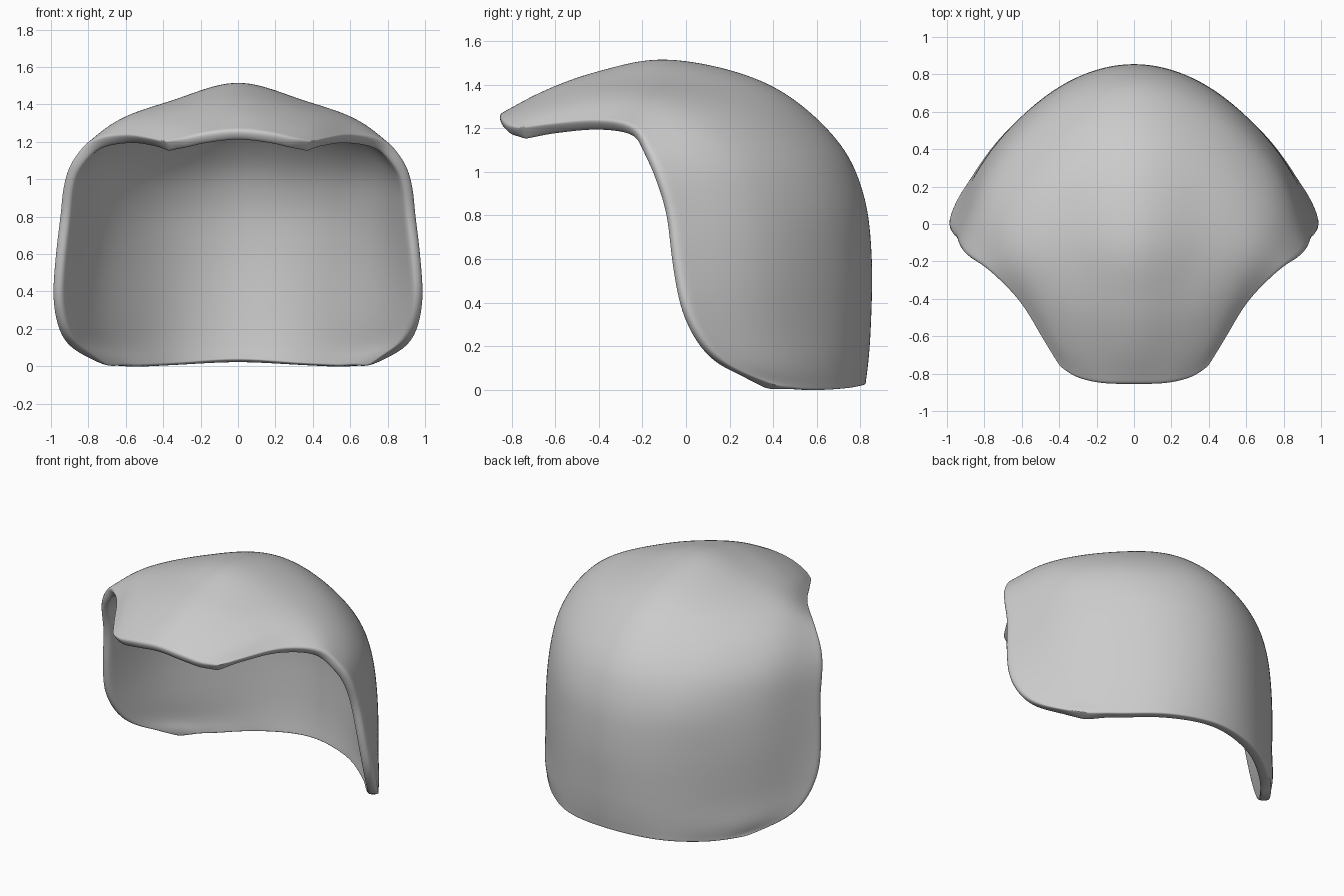
import bpy, bmesh
from mathutils import Vector

if "Cube" in bpy.data.objects:
    bpy.data.objects.remove(bpy.data.objects["Cube"])

# Half cross-rows (centre -> rim) of the outer skin, from the bottom of the back to the brim tip
ROWS = [
    [(0, .825, .018), (.33, .755, .004), (.57, .59, -.005), (.74, .42, .012)],
    [(0, .84, .13), (.37, .745, .11), (.70, .48, .1), (.93, .16, .125)],
    [(0, .852, .3), (.39, .74, .28), (.75, .415, .27), (.998, .015, .33)],
    [(0, .857, .6), (.4, .735, .6), (.77, .39, .58), (.988, -.045, .57)],
    [(0, .82, .9), (.42, .69, .88), (.77, .345, .86), (.96, -.075, .8)],
    [(0, .69, 1.16), (.42, .56, 1.12), (.76, .25, 1.07), (.94, -.125, .97)],
    [(0, .38, 1.41), (.38, .30, 1.335), (.71, .08, 1.235), (.895, -.175, 1.09)],
    [(0, -.07, 1.523), (.36, -.07, 1.42), (.62, -.14, 1.33), (.79, -.245, 1.205)],
    [(0, -.4, 1.465), (.28, -.4, 1.405), (.5, -.39, 1.33), (.62, -.41, 1.235)],
    [(0, -.65, 1.375), (.22, -.65, 1.335), (.39, -.64, 1.28), (.495, -.61, 1.22)],
    [(0, -.865, 1.26), (.17, -.86, 1.245), (.30, -.83, 1.215), (.395, -.77, 1.2)],
]


def spline(pts, steps):
    """Catmull-Rom curve through pts."""
    p = [2 * pts[0] - pts[1]] + pts + [2 * pts[-1] - pts[-2]]
    out = []
    for i in range(1, len(p) - 2):
        a, b, c, d = p[i - 1:i + 3]
        for k in range(steps):
            t = k / steps
            out.append(.5 * (2 * b + (c - a) * t + (2 * a - 5 * b + 4 * c - d) * t * t
                             + (3 * b - a - 3 * c + d) * t ** 3))
    return out + [pts[-1]]


# Mirror each row, then smooth across and along
full = []
for row in ROWS:
    half = [Vector(p) for p in row]
    left = [Vector((-p.x, p.y, p.z)) for p in reversed(half[1:])]
    full.append(spline(left + half, 8))
columns = [spline(list(col), 7) for col in zip(*full)]

# Skin of the shell
bm = bmesh.new()
grid = [[bm.verts.new(p) for p in col] for col in columns]
for a, b in zip(grid, grid[1:]):
    for i in range(len(a) - 1):
        bm.faces.new((a[i], b[i], b[i + 1], a[i + 1]))
# Ease the rim corners and spline ripples
for _ in range(6):
    bmesh.ops.smooth_vert(bm, verts=[v for v in bm.verts if not v.is_boundary],
                          factor=.5, use_axis_x=True, use_axis_y=True, use_axis_z=True)
for _ in range(4):
    rim = [v for v in bm.verts if v.is_boundary]
    eased = [sum((e.other_vert(v).co for e in v.link_edges if e.is_boundary), Vector()) / 2
             for v in rim]
    for v, co in zip(rim, eased):
        v.co = v.co.lerp(co, .5)
bm.normal_update()
if grid[len(grid) // 2][14].normal.y < 0:
    bmesh.ops.reverse_faces(bm, faces=bm.faces[:])
mesh = bpy.data.meshes.new("hood_shell")
bm.to_mesh(mesh)
bm.free()
shell = bpy.data.objects.new("hood_shell", mesh)
bpy.context.collection.objects.link(shell)

# Wall thickness inward, with a rounded rim
wall = shell.modifiers.new("wall", 'SOLIDIFY')
wall.thickness = .065
wall.offset = -1
rounding = shell.modifiers.new("rounding", 'SUBSURF')
rounding.levels = rounding.render_levels = 2
for poly in mesh.polygons:
    poly.use_smooth = True
